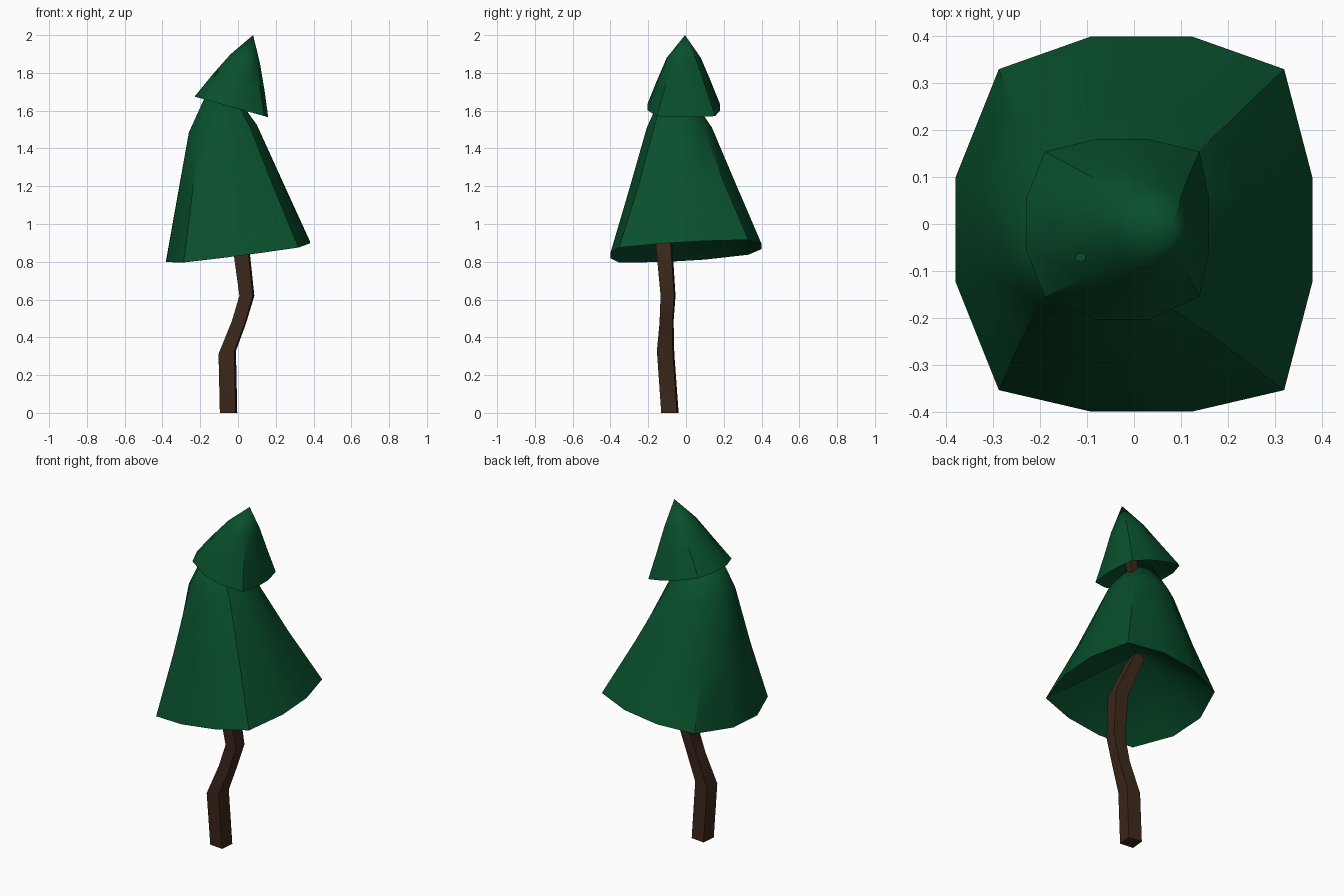
import bpy
import bmesh
import math

if "Cube" in bpy.data.objects:
    bpy.data.objects.remove(bpy.data.objects["Cube"])


def material(name, rgb):
    m = bpy.data.materials.new(name)
    m.diffuse_color = (*rgb, 1)
    m.use_nodes = True
    m.node_tree.nodes["Principled BSDF"].inputs["Base Color"].default_value = m.diffuse_color
    return m


def loft(name, rings, mat, tip=None, hollow=None, cap=False):
    """Skin a stack of rings; close with a tip, a concave underside or caps."""
    bm = bmesh.new()
    rows = [[bm.verts.new(p) for p in ring] for ring in rings]
    n = len(rows[0])
    for a, b in zip(rows, rows[1:]):
        for i in range(n):
            j = (i + 1) % n
            bm.faces.new((a[i], a[j], b[j], b[i]))
    for row, point in ((rows[-1], tip), (rows[0][::-1], hollow)):
        if point:
            t = bm.verts.new(point)
            for i in range(n):
                bm.faces.new((row[i], row[(i + 1) % n], t))
    if cap:
        bm.faces.new(rows[0][::-1])
        bm.faces.new(rows[-1])
    me = bpy.data.meshes.new(name)
    bm.to_mesh(me)
    bm.free()
    ob = bpy.data.objects.new(name, me)
    bpy.context.collection.objects.link(ob)
    me.materials.append(mat)
    bpy.ops.object.select_all(action='DESELECT')
    ob.select_set(True)
    bpy.context.view_layer.objects.active = ob
    bpy.ops.object.shade_smooth_by_angle(angle=math.radians(31))
    return ob


def skirt_ring(cx, cy, cz, rx, ry, corner, tilt_x, tilt_y, skew):
    """Twelve-sided, slightly skewed rounded square on a tilted plane."""
    u, v = corner
    quarter = [(1, 0.28), (u, v), (0.28, 1)]
    outline = quarter + [(-a, b) for a, b in quarter[::-1]]
    outline += [(-a, -b) for a, b in outline]
    pts = []
    for a, b in outline:
        # points that do not set the overall width slide sideways
        a += skew[0] * (abs(a) < 0.99)
        b += skew[1] * (abs(b) < 0.99)
        dx, dy = rx * a, ry * b
        pts.append((cx + dx, cy + dy, cz + tilt_x * dx + tilt_y * dy))
    return pts


green = material("foliage_green", (0.0025, 0.078, 0.025))
brown = material("bark_brown", (0.045, 0.02, 0.0105))

# Large lower foliage skirt with a hollow underside
low = (0.042, -0.03)
loft("lower_foliage", [
    skirt_ring(0.0, 0.0, 0.855, 0.38, 0.40, (0.80, 0.855), 0.13, 0.06, low),
    skirt_ring(-0.04, -0.017, 1.18, 0.28, 0.285, (0.77, 0.80), 0.12, 0.04, low),
    skirt_ring(-0.08, -0.035, 1.505, 0.18, 0.172, (0.74, 0.74), 0.11, 0.0, low),
], green, tip=(-0.11, -0.07, 1.815), hollow=(-0.03, -0.01, 1.13))

# Small upper foliage cap leaning to the right, hollow underneath
top = (0.05, 0.06)
loft("upper_foliage", [
    skirt_ring(-0.035, -0.012, 1.62, 0.195, 0.193, (0.845, 0.80), -0.28, 0.0, top),
    skirt_ring(0.002, -0.012, 1.75, 0.138, 0.142, (0.79, 0.77), -0.29, 0.0, top),
    skirt_ring(0.038, -0.012, 1.875, 0.078, 0.09, (0.75, 0.73), -0.3, 0.0, top),
], green, tip=(0.08, -0.005, 2.0), hollow=(0.0, -0.01, 1.75))

# Crooked square trunk: centre x, y, z, half width, slope along x
path = [(-0.05, -0.085, 0.0, 0.042, 0.0),
        (-0.057, -0.108, 0.32, 0.042, 0.2),
        (0.005, -0.103, 0.48, 0.034, -0.2),
        (0.047, -0.095, 0.62, 0.036, 0.0),
        (0.013, -0.117, 0.90, 0.040, 0.0),
        (-0.055, 0.0, 1.17, 0.032, 0.0),
        (0.012, 0.0, 1.62, 0.023, 0.0),
        (0.02, 0.0, 1.7, 0.02, 0.0)]
turn = math.radians(-6)
loft("trunk", [
    [(x + h * 1.414 * math.cos(turn + math.radians(a)),
      y + h * 1.414 * math.sin(turn + math.radians(a)),
      z + k * h * (1 if a in (45, 315) else -1))
     for a in (45, 135, 225, 315)]
    for x, y, z, h, k in path
], brown, cap=True)
